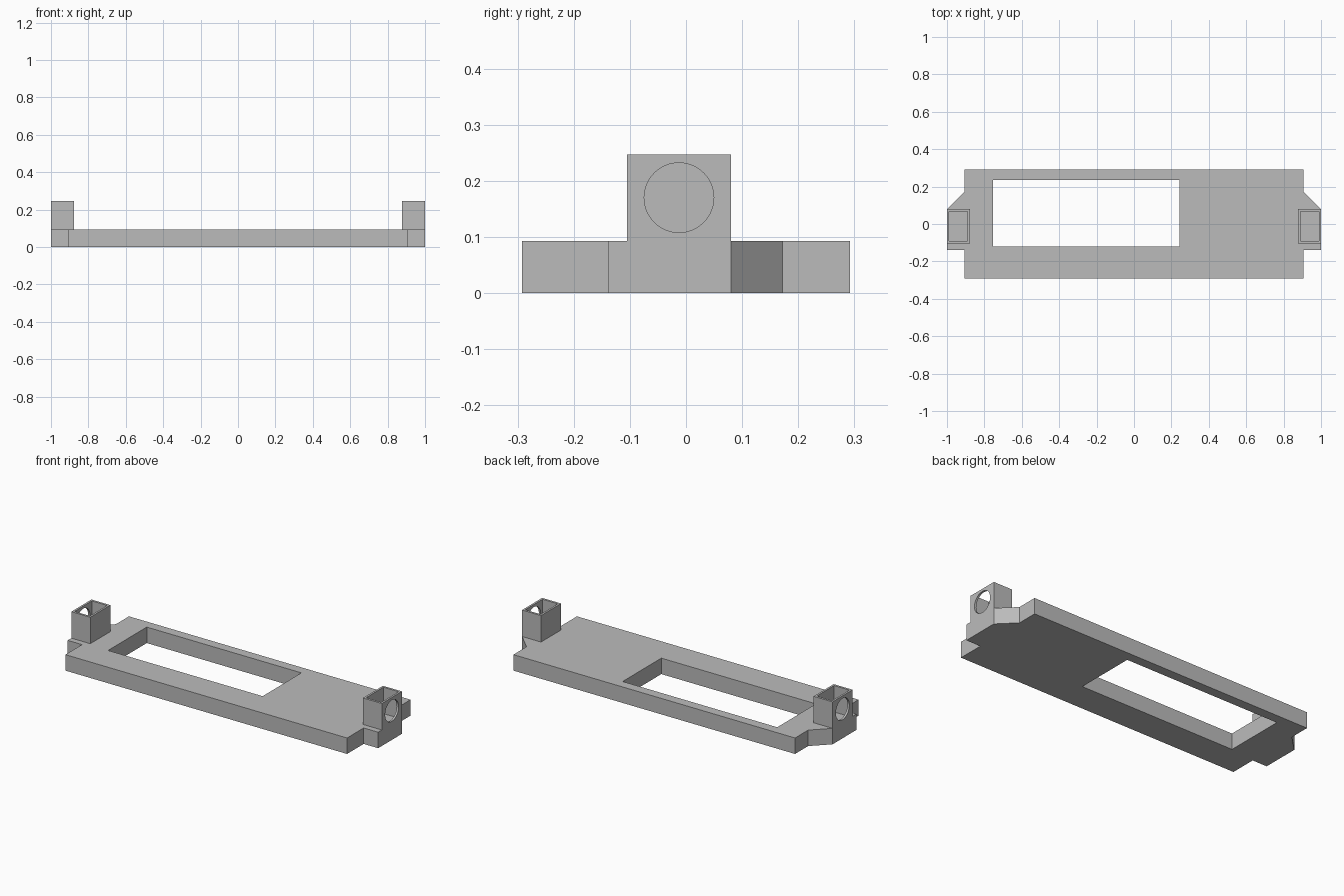
import bpy, bmesh
from mathutils import Matrix, Vector

cube = bpy.data.objects.get("Cube")
if cube:
    bpy.data.objects.remove(cube, do_unlink=True)

grey = bpy.data.materials.new("light grey plastic")
grey.use_nodes = True
colour = (0.5, 0.5, 0.5, 1)
grey.diffuse_color = colour
grey.node_tree.nodes["Principled BSDF"].inputs["Base Color"].default_value = colour


def finish(name, bm):
    bmesh.ops.recalc_face_normals(bm, faces=bm.faces)
    mesh = bpy.data.meshes.new(name)
    bm.to_mesh(mesh)
    bm.free()
    mesh.materials.append(grey)
    obj = bpy.data.objects.new(name, mesh)
    bpy.context.collection.objects.link(obj)
    return obj


def box(name, low, high):
    bm = bmesh.new()
    low, high = Vector(low), Vector(high)
    place = Matrix.Translation((low + high) / 2) @ Matrix.Diagonal((*(high - low), 1))
    bmesh.ops.create_cube(bm, size=1, matrix=place)
    return finish(name, bm)


def prism(name, outline, height):
    bm = bmesh.new()
    face = bm.faces.new([bm.verts.new((x, y, 0)) for x, y in outline])
    top = bmesh.ops.extrude_face_region(bm, geom=[face])["geom"]
    bmesh.ops.translate(bm, vec=(0, 0, height),
                        verts=[v for v in top if isinstance(v, bmesh.types.BMVert)])
    return finish(name, bm)


def cylinder_x(name, centre, radius, length):
    bm = bmesh.new()
    place = Matrix.Translation(centre) @ Matrix.Rotation(1.5707963, 4, "Y")
    bmesh.ops.create_cone(bm, cap_ends=True, segments=64, radius1=radius,
                          radius2=radius, depth=length, matrix=place)
    return finish(name, bm)


def combine(target, tool, operation):
    mod = target.modifiers.new(operation.lower(), "BOOLEAN")
    mod.object, mod.operation, mod.solver = tool, operation, "EXACT"
    bpy.context.view_layer.objects.active = target
    bpy.ops.object.modifier_apply(modifier=mod.name)
    bpy.data.objects.remove(tool, do_unlink=True)


# Base plate with an ear at each end, chamfered at the back
TOP = 0.093
side = [(0.907, -0.292), (0.907, -0.139), (1, -0.139),
        (1, 0.08), (0.907, 0.172), (0.907, 0.292)]
base = prism("base_plate", side + [(-x, y) for x, y in reversed(side)], TOP)
combine(base, box("window_cutter", (-0.753, -0.12, -0.1), (0.243, 0.236, 0.2)), "DIFFERENCE")

# Open-topped end sockets, each with a round hole in its outer wall
for name, s in (("left_socket", 1), ("right_socket", -1)):
    def span(a, b):
        return min(s * a, s * b), max(s * a, s * b)
    x0, x1 = span(0.878, 1)
    socket = box(name, (x0, -0.105, TOP), (x1, 0.08, 0.247))
    x0, x1 = span(0.89, 0.988)
    combine(socket, box("pocket_cutter", (x0, -0.092, TOP - 0.05), (x1, 0.067, 0.3)), "DIFFERENCE")
    combine(socket, cylinder_x("hole_cutter", (s, -0.0125, 0.17), 0.062, 0.1), "DIFFERENCE")
    bpy.context.view_layer.objects.active = socket
    bpy.ops.object.select_all(action="DESELECT")
    socket.select_set(True)
    bpy.ops.object.shade_smooth_by_angle()
